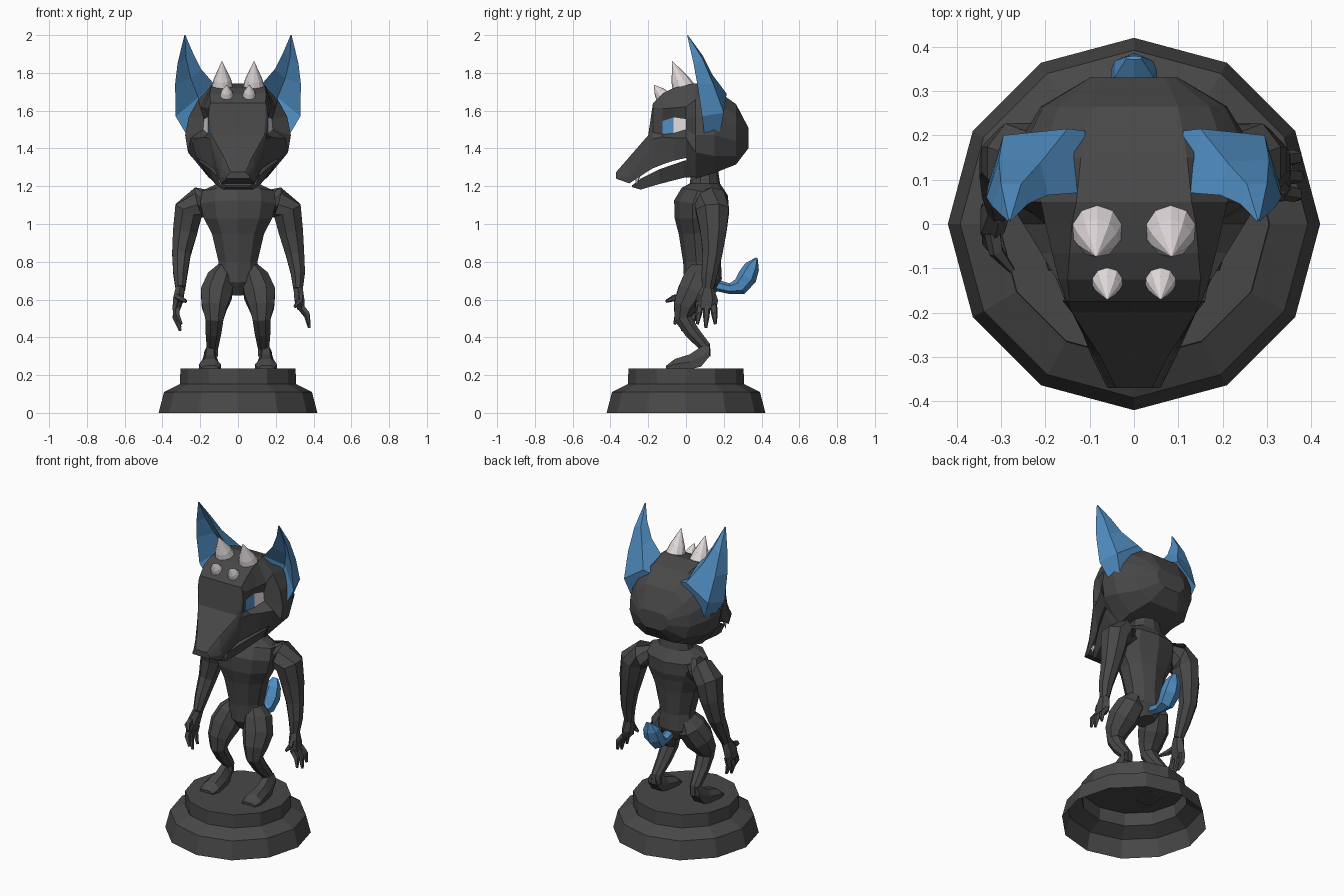
import bpy, bmesh, math
from mathutils import Vector


def material(name, rgb):
    m = bpy.data.materials.new(name)
    m.diffuse_color = (*rgb, 1)
    return m


DARK = material("charcoal", (0.064, 0.064, 0.064))
BLUE = material("blue", (0.078, 0.265, 0.53))
BONE = material("bone white", (0.74, 0.68, 0.69))


def loft(name, rings, mats, caps=(True, True), rule=None):
    """Skin a list of equal-length closed rings with flat quads."""
    bm = bmesh.new()
    vs = [[bm.verts.new(p) for p in ring] for ring in rings]
    n = len(vs[0])
    for i in range(len(vs) - 1):
        for j in range(n):
            k = (j + 1) % n
            f = bm.faces.new((vs[i][j], vs[i][k], vs[i + 1][k], vs[i + 1][j]))
            if rule:
                f.material_index = rule(i, j)
    if caps[0]:
        bm.faces.new(vs[0])
    if caps[1]:
        bm.faces.new(vs[-1])
    bmesh.ops.recalc_face_normals(bm, faces=bm.faces)
    me = bpy.data.meshes.new(name)
    bm.to_mesh(me)
    bm.free()
    for m in mats:
        me.materials.append(m)
    ob = bpy.data.objects.new(name, me)
    bpy.context.collection.objects.link(ob)
    return ob


def tube(name, pts, n, mat, s=1):
    """Tapered limb through points (x, y, z, rx[, ry]); s = -1 mirrors in x."""
    rings = []
    c = [Vector((p[0] * s, p[1], p[2])) for p in pts]
    for i, p in enumerate(pts):
        t = (c[min(i + 1, len(c) - 1)] - c[max(i - 1, 0)]).normalized()
        u = Vector((1, 0, 0))
        u = (u - u.dot(t) * t).normalized()
        v = t.cross(u)
        rx, ry = p[3], p[-1]
        rings.append([c[i] + u * rx * math.cos(a) + v * ry * math.sin(a)
                      for a in [2 * math.pi * (k + 0.5) / n for k in range(n)]])
    return loft(name, rings, [mat])


def mirrored(half):
    return half + [(-x, y, z) for x, y, z in reversed(half)]


# Pedestal: twelve-sided stepped shell, open underneath
profile = [(0.42, 0), (0.392, 0.11), (0.307, 0.153), (0.305, 0.235)]
loft("pedestal", [[(r * math.cos(k * math.pi / 6), r * math.sin(k * math.pi / 6), z)
                   for k in range(12)] for r, z in profile], [DARK], (False, True))

# Torso and neck
tube("torso", [(0, 0.10, 0.63, 0.05, 0.06), (0, 0.09, 0.70, 0.12, 0.10),
               (0, 0.085, 0.80, 0.108, 0.10), (0, 0.08, 0.95, 0.145, 0.118),
               (0, 0.075, 1.03, 0.19, 0.135), (0, 0.08, 1.10, 0.21, 0.145),
               (0, 0.10, 1.17, 0.20, 0.125),
               (0, 0.10, 1.215, 0.11, 0.08), (0, 0.10, 1.32, 0.085, 0.065)], 10, DARK)

# Head: half cross-sections (y, then x z pairs: crown, brow, socket top,
# socket bottom, cheek, lower edge), back of skull to snout tip
sections = [
    (.33, .07, 1.51, .09, 1.50, .10, 1.48, .10, 1.45, .08, 1.42, .05, 1.40),
    (.265, .10, 1.635, .17, 1.58, .205, 1.52, .21, 1.44, .18, 1.36, .10, 1.315),
    (.15, .12, 1.715, .21, 1.65, .26, 1.56, .28, 1.47, .25, 1.36, .15, 1.27),
    (.05, .13, 1.745, .21, 1.66, .26, 1.57, .28, 1.47, .265, 1.38, .15, 1.24),
    (.00, .14, 1.735, .20, 1.62, .18, 1.555, .185, 1.50, .25, 1.455, .22, 1.35),
    (-.065, .145, 1.72, .185, 1.615, .16, 1.565, .163, 1.48, .21, 1.455, .19, 1.335),
    (-.125, .15, 1.69, .17, 1.61, .145, 1.545, .145, 1.475, .175, 1.46, .16, 1.315),
    (-.175, .145, 1.64, .152, 1.62, .16, 1.56, .155, 1.485, .15, 1.45, .13, 1.295),
    (-.20, .14, 1.47, .14, 1.46, .14, 1.44, .14, 1.42, .135, 1.38, .12, 1.28),
    (-.30, .075, 1.355, .08, 1.34, .085, 1.32, .09, 1.29, .095, 1.25, .09, 1.215),
    (-.37, .04, 1.275, .045, 1.27, .05, 1.265, .055, 1.26, .06, 1.25, .06, 1.24),
]


def eye_rule(i, j):
    # socket faces: white behind, iris in front
    return {4: 2, 5: 1}.get(i, 0) if j in (2, 8) else 0


loft("head", [mirrored([(s[k], s[0], s[k + 1]) for k in range(1, 13, 2)]) for s in sections],
     [DARK, BLUE, BONE], rule=eye_rule)

# Lower jaw: (y, top half width, top z, bottom half width, bottom z)
jaw = [(.06, .21, 1.35, .15, 1.25), (-.01, .21, 1.335, .15, 1.245), (-.14, .15, 1.29, .12, 1.212),
       (-.24, .095, 1.24, .08, 1.182), (-.285, .07, 1.205, .06, 1.195)]
loft("lower_jaw", [mirrored([(a, y, b), (c, y, d)]) for y, a, b, c, d in jaw], [DARK])

# Tail with a fat blue tip
tube("tail", [(0, .16, .675, .03), (0, .23, .658, .032, .028), (0, .285, .668, .05, .045),
              (0, .325, .72, .06, .052), (0, .35, .775, .05, .04), (0, .375, .82, .02, .005)], 6, BLUE)

# Cupped ear rings, skull to tip: inner rim, inner back, outer back, outer rim, hollow
ear = [
    [(.11, .07, 1.70), (.11, .21, 1.68), (.255, .18, 1.48), (.262, .10, 1.455), (.20, .15, 1.60)],
    [(.13, .07, 1.745), (.15, .215, 1.69), (.295, .20, 1.59), (.33, .085, 1.57), (.21, .17, 1.67)],
    [(.195, .065, 1.82), (.21, .14, 1.79), (.305, .145, 1.74), (.333, .06, 1.74), (.25, .12, 1.77)],
    [(.24, .045, 1.91), (.255, .09, 1.89), (.30, .09, 1.87), (.32, .04, 1.85), (.275, .065, 1.88)],
    [(.278, .006, 1.999), (.279, .01, 2.0), (.283, .01, 2.0), (.284, .006, 1.999), (.281, .008, 1.999)],
]

for s, side in ((1, "right"), (-1, "left")):
    loft("ear_" + side, [[(x * s, y, z) for x, y, z in r] for r in ear], [BLUE])

    # Horns and fangs
    tube("large_horn_" + side, [(.083, -.005, 1.70, .066), (.083, -.033, 1.765, .047),
                                (.085, -.073, 1.862, .001)], 10, BONE, s)
    tube("small_horn_" + side, [(.06, -.118, 1.668, .042), (.06, -.142, 1.70, .029),
                                (.06, -.17, 1.737, .001)], 10, BONE, s)
    tube("fang_" + side, [(.092, -.255, 1.255, .014), (.094, -.265, 1.20, .001)], 5, BONE, s)

    # Bent leg and long foot
    tube("leg_" + side, [(.06, .09, .79, .03, .05), (.09, .075, .71, .078, .095),
                         (.115, .035, .63, .09, .09),
                         (.125, -.005, .56, .072, .068), (.125, -.015, .50, .052, .05),
                         (.13, .03, .43, .045, .042), (.135, .10, .35, .033, .033),
                         (.138, .10, .30, .035, .033)], 8, DARK, s)
    foot = [(.125, .03, .30, .355), (.08, .035, .245, .35), (.02, .045, .23, .31),
            (-.06, .058, .23, .285), (-.105, .045, .23, .25)]
    loft("foot_" + side, [[((.148 + a * w) * s, y, z) for a, z in
                           ((-1, lo), (-1, (lo + hi) / 2), (-.5, hi), (.5, hi),
                            (1, (lo + hi) / 2), (1, lo))] for y, w, lo, hi in foot], [DARK])

    # Arm: the left forearm swings forward, the right one hangs down
    upper = [(.12, .12, 1.11, .06, .08), (.205, .135, 1.115, .08, .092), (.262, .14, 1.07, .083, .095),
             (.28, .145, .96, .07, .075)]
    if s > 0:
        lower = [(.302, .14, .84, .053, .056), (.317, .125, .74, .041, .046), (.318, .115, .66, .028, .034)]
        hand = Vector((.325, .11, .60))
        tips = [(.372, .06, .47), (.378, .105, .45), (.372, .155, .47)]
        thumb = (.30, .05, .56)
    else:
        lower = [(.30, .125, .84, .053, .056), (.305, .075, .74, .041, .046), (.305, .035, .66, .028, .034)]
        hand = Vector((.318, .01, .595))
        tips = [(.30, -.06, .47), (.305, -.02, .435), (.305, .03, .45)]
        thumb = (.275, -.105, .59)
    tube("arm_" + side, upper + lower, 8, DARK, s)
    tube("palm_" + side, [(*lower[-1][:3], .028, .035), (*hand, .03, .06),
                          (hand.x + .01, hand.y - .005, hand.z - .05, .022, .055)], 6, DARK, s)
    for k, tip in enumerate(tips + [thumb]):
        root = hand + (Vector((.005, (k - 1) * .036, -.035)) if k < 3 else Vector((0, -.03, .02)))
        mid = (root + Vector(tip)) / 2 + Vector((.014, 0, .006))
        tube(f"finger_{k + 1}_{side}", [(*root, .02), (*mid, .018), (*tip, .008)], 5, DARK, s)
